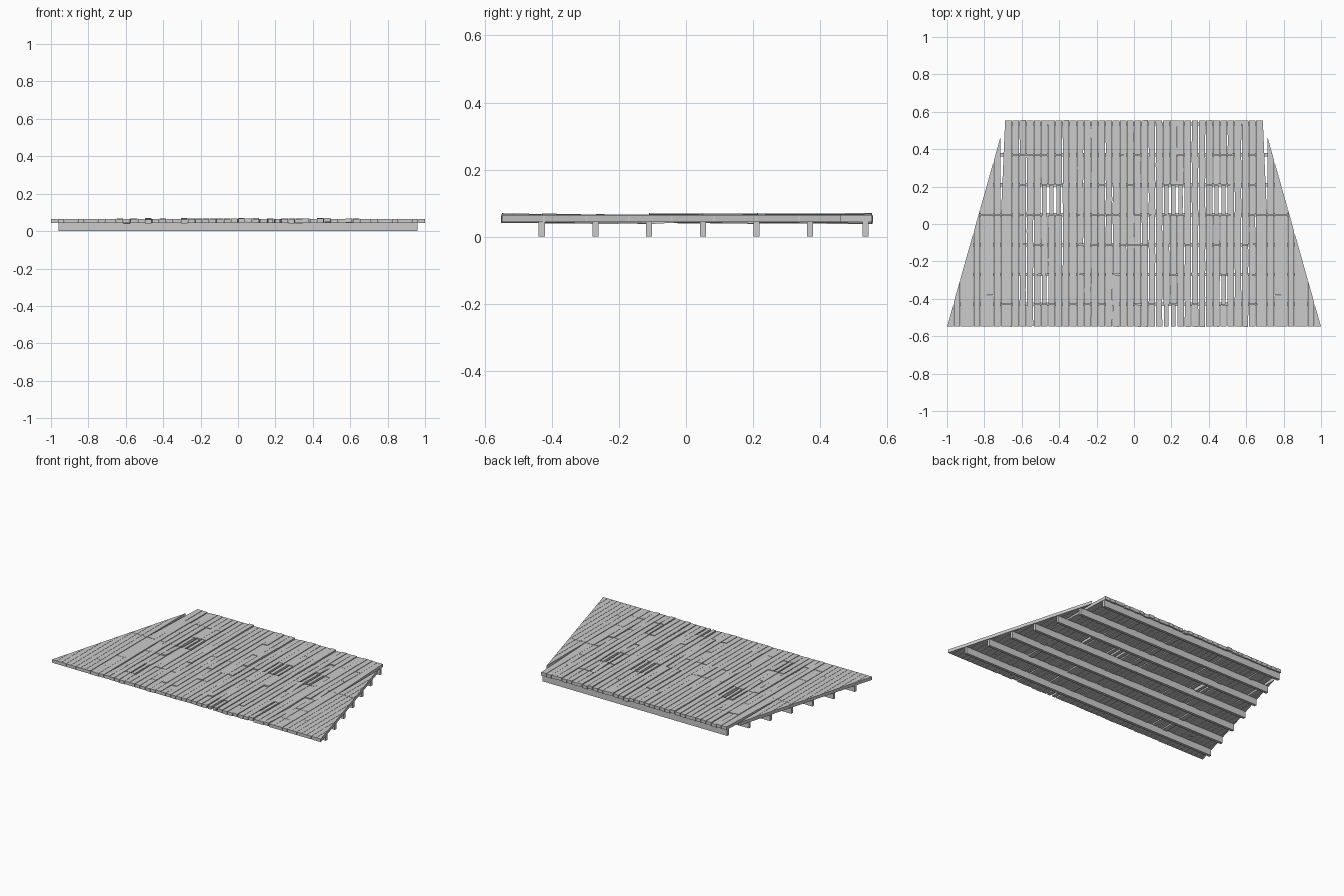
import bpy, bmesh, random
from mathutils import Vector

if "Cube" in bpy.data.objects:
    bpy.data.objects.remove(bpy.data.objects["Cube"])

rng = random.Random(7)
Y0, Y1 = -0.55, 0.555
JOISTS = [-0.43, -0.27, -0.11, 0.05, 0.21, 0.37, 0.535]
SLOPE = 0.282


def half_width(y):
    """Half width of the tapered deck at depth y."""
    return 1.0 - SLOPE * (y - Y0)


def finish(bm, name):
    bmesh.ops.recalc_face_normals(bm, faces=bm.faces)
    me = bpy.data.meshes.new(name)
    bm.to_mesh(me)
    bm.free()
    ob = bpy.data.objects.new(name, me)
    bpy.context.collection.objects.link(ob)


def plank(bm, xa, xb, ya, yb, wear=0.0, flare=0.0):
    """Board running along y, built as a chain of slightly worn sections."""
    n = max(1, round((yb - ya) / 0.08)) if wear else 1
    tilt0, tilt1 = rng.uniform(-wear, wear), rng.uniform(-wear, wear)
    rings = []
    for i in range(n + 1):
        t = i / n
        y = ya + (yb - ya) * t
        dz = tilt0 + (tilt1 - tilt0) * t
        l = xa + rng.uniform(0, wear) * 0.5
        r = xb - rng.uniform(0, wear) * 0.5
        if flare > 0:
            r += flare * (1 - t)
        if flare < 0:
            l += flare * (1 - t)
        skew = rng.uniform(-wear, wear) * 0.5
        rings.append([bm.verts.new(p) for p in (
            (l, y, 0.0435 + dz), (r, y + skew, 0.0435 + dz),
            (r, y + skew, 0.0645 + dz), (l, y, 0.0645 + dz))])
    for a, b in zip(rings, rings[1:]):
        for k in range(4):
            bm.faces.new((a[k], a[(k + 1) % 4], b[(k + 1) % 4], b[k]))
    bm.faces.new(rings[0][::-1])
    bm.faces.new(rings[-1])


# Joists under the deck, shortening with the taper
for i, y in enumerate(JOISTS):
    bm = bmesh.new()
    bmesh.ops.create_cube(bm, size=1)
    w = half_width(y) - 0.007
    for v in bm.verts:
        v.co = Vector((v.co.x * 2 * w, y + v.co.y * 0.018, 0.0225 + v.co.z * 0.045))
    finish(bm, f"joist_{i + 1}")

# Main deck boards, butted over the joists in a staggered pattern
bm = bmesh.new()
COLS = 36
W = 1.38 / COLS
# Narrow leftover boards that leave slots: (column, first joist y, last joist y)
SLOTS = {(5, 0.05), (6, 0.05), (7, 0.05), (22, 0.05), (23, 0.05), (24, 0.05), (29, 0.05), (30, 0.05),
         (22, Y0), (23, Y0), (5, -0.43), (30, -0.43)}
for c in range(COLS):
    xa = -0.69 + c * W
    cuts = [Y0]
    for y in JOISTS[:-1]:
        narrow_here = (c, y) in SLOTS or (c, cuts[-1]) in SLOTS
        if narrow_here or rng.random() < 0.36:
            cuts.append(y)
    cuts.append(Y1)
    for ya, yb in zip(cuts, cuts[1:]):
        thin = 0.006 if (c, ya) in SLOTS else 0.0
        edge = c in (0, COLS - 1)
        wear = 0.001 if edge else rng.choice((0.001, 0.002, 0.003, 0.006))
        flare = 0.0
        if edge and yb == Y1:
            flare = 0.022 if c else -0.022
        elif edge:
            xa2 = 0.022
            flare = 0.0
        e0 = -0.022 if (c == 0 and yb != Y1) else 0.0
        e1 = 0.022 if (c == COLS - 1 and yb != Y1) else 0.0
        plank(bm, xa + 0.001 + thin + e0, xa + W - 0.001 - thin + e1,
              ya + 0.001, yb - 0.001, wear, flare)
finish(bm, "deck_boards")

# Side boards, trimmed along the slanted edges
bm = bmesh.new()
SIDE = 8
xs = [0.714 + (1.0 - 0.714) * i / SIDE for i in range(SIDE + 1)]
for s in (-1, 1):
    for i, (a, b) in enumerate(zip(xs, xs[1:])):
        xa, xb = sorted((s * (a + 0.0008), s * (b - 0.0008)))
        top = min(0.46, Y0 + (1 - a) / SLOPE)
        joints = [0.05] if i < 3 else []
        if i == 1:
            joints.insert(0, -0.38)
        cuts = [Y0] + [j for j in joints if j < top] + [top + 0.02]
        for ya, yb in zip(cuts, cuts[1:]):
            plank(bm, xa, xb, ya + 0.001, yb - 0.001)
for s in (-1, 1):
    res = bmesh.ops.bisect_plane(
        bm, geom=bm.verts[:] + bm.edges[:] + bm.faces[:], dist=1e-6,
        plane_co=(s, Y0, 0), plane_no=(s, SLOPE, 0), clear_outer=True)
    rim = [e for e in bm.edges if e.is_boundary]
    bmesh.ops.holes_fill(bm, edges=rim, sides=0)
finish(bm, "side_boards")
